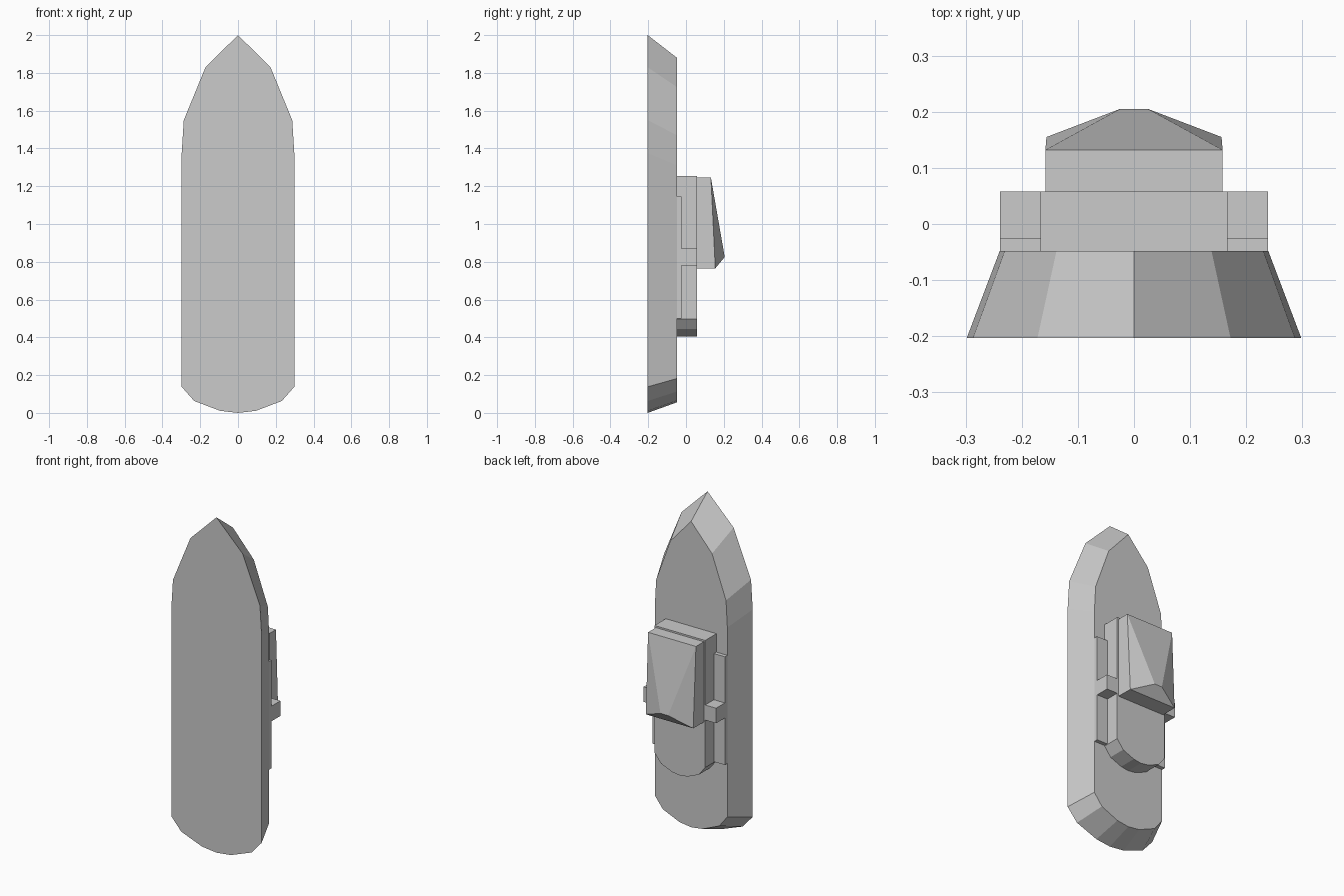
import bpy, bmesh

if "Cube" in bpy.data.objects:
    bpy.data.objects.remove(bpy.data.objects["Cube"])


def make_object(name, verts, faces):
    mesh = bpy.data.meshes.new(name)
    mesh.from_pydata(verts, [], faces)
    bm = bmesh.new()
    bm.from_mesh(mesh)
    bmesh.ops.recalc_face_normals(bm, faces=bm.faces)
    bm.to_mesh(mesh)
    bm.free()
    obj = bpy.data.objects.new(name, mesh)
    bpy.context.collection.objects.link(obj)
    return obj


def mirrored(half):
    # Close a right-hand half profile (first point top, last point bottom)
    return half + [(-x, z) for x, z in reversed(half) if x > 0]


def loft(name, front, back, y0, y1):
    n = len(front)
    verts = [(x, y0, z) for x, z in front] + [(x, y1, z) for x, z in back]
    faces = [list(range(n)), list(range(n, 2 * n))]
    faces += [[i, (i + 1) % n, n + (i + 1) % n, n + i] for i in range(n)]
    return make_object(name, verts, faces)


def box(name, x0, x1, y0, y1, z0, z1):
    p = [(x0, z0), (x1, z0), (x1, z1), (x0, z1)]
    return loft(name, p, p, y0, y1)


DECK, ROOF = -0.048, 0.058

# Hull: pointed bow, chamfered stern, tapering from the front face to the deck
outline = mirrored([(0, 2.0), (0.172, 1.83), (0.287, 1.55), (0.298, 1.375),
                    (0.298, 0.138), (0.232, 0.063), (0.095, 0.011), (0, 0.0)])
deck = [(x * 0.803, z * 0.912 + 0.056) for x, z in outline]
loft("hull", outline, deck, -0.203, DECK)

# Lower superstructure with a rounded stern end
lower = mirrored([(0.167, 1.255), (0.167, 0.497), (0.125, 0.443),
                  (0.05, 0.412), (0, 0.405)])
loft("lower_cabin", lower, lower, DECK, ROOF)

# Side ledges and raised wing blocks
for label, s in (("right", 1), ("left", -1)):
    box("side_ledge_" + label, s * 0.167, s * 0.239, DECK, -0.025, 0.5, 1.145)
    box("side_wing_" + label, s * 0.167, s * 0.239, DECK, ROOF, 0.78, 0.87)

# Upper cabin with a faceted roof rising to a short ridge
base = [(s * 0.158, ROOF, z) for s, z in ((-1, 1.245), (1, 1.245), (1, 0.765), (-1, 0.765))]
eaves = [(-0.158, 0.132, 1.245), (0.158, 0.132, 1.245),
         (0.156, 0.155, 0.765), (-0.156, 0.155, 0.765)]
ridge = [(0.025, 0.205, 0.825), (-0.025, 0.205, 0.825)]
make_object("upper_cabin", base + eaves + ridge,
            [[0, 1, 2, 3], [0, 1, 5, 4], [1, 2, 6, 5], [2, 3, 7, 6], [3, 0, 4, 7],
             [4, 5, 8, 9], [5, 6, 8], [6, 7, 9, 8], [7, 4, 9]])
